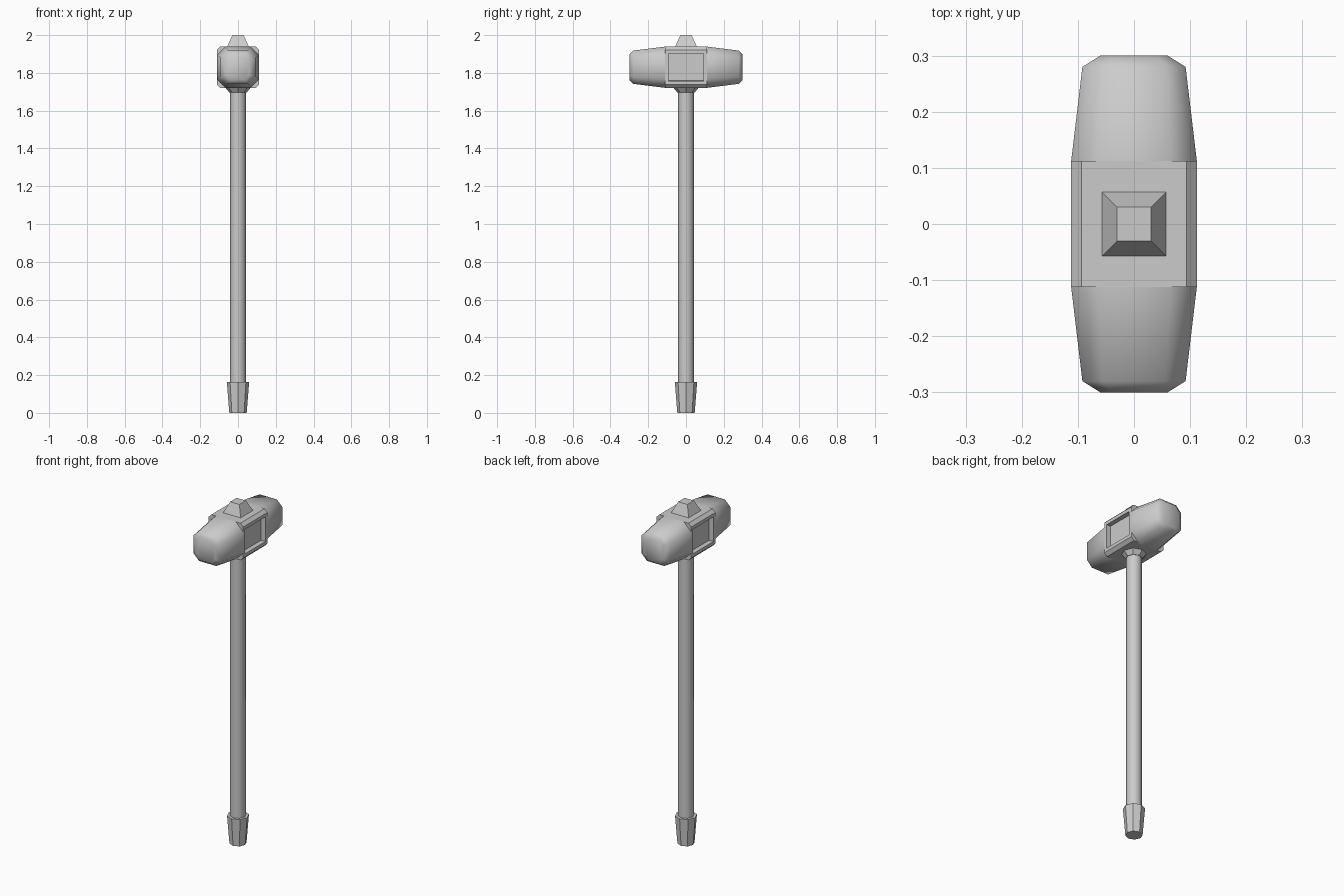
import bpy, bmesh, math

if "Cube" in bpy.data.objects:
    bpy.data.objects.remove(bpy.data.objects["Cube"])

HEAD_Z = 1.83


def make(name, bm, smooth=None):
    bmesh.ops.recalc_face_normals(bm, faces=bm.faces[:])
    me = bpy.data.meshes.new(name)
    bm.to_mesh(me)
    bm.free()
    ob = bpy.data.objects.new(name, me)
    bpy.context.collection.objects.link(ob)
    if smooth:
        bpy.ops.object.select_all(action='DESELECT')
        ob.select_set(True)
        bpy.context.view_layer.objects.active = ob
        bpy.ops.object.shade_smooth_by_angle(angle=math.radians(smooth))
    return ob


def loft(rings, caps=(True, True)):
    bm = bmesh.new()
    loops = [[bm.verts.new(p) for p in ring] for ring in rings]
    for a, b in zip(loops, loops[1:]):
        for i in range(len(a)):
            j = (i + 1) % len(a)
            bm.faces.new((a[i], a[j], b[j], b[i]))
    if caps[0]:
        bm.faces.new(loops[0])
    if caps[1]:
        bm.faces.new(loops[-1])
    return bm


def octagon(y, hx, hz, fx, fz):
    # chamfered rectangle in the xz plane: half sizes and half flat lengths
    pts = [(hx, -fz), (hx, fz), (fx, hz), (-fx, hz),
           (-hx, fz), (-hx, -fz), (-fx, -hz), (fx, -hz)]
    return [(x, y, HEAD_Z + z) for x, z in pts]


def circle(r, z, n=8):
    return [(r * math.cos(i * math.tau / n), r * math.sin(i * math.tau / n), z)
            for i in range(n)]


def square(r, z):
    return [(r, r, z), (-r, r, z), (-r, -r, z), (r, -r, z)]


# Central block with a recessed panel on each cheek
bm = loft([octagon(y, 0.112, 0.109, 0.094, 0.091) for y in (-0.112, 0.112)])
bmesh.ops.recalc_face_normals(bm, faces=bm.faces[:])
for side in (-1, 1):
    cheek = [f for f in bm.faces if f.normal.x * side > 0.99]
    bmesh.ops.inset_individual(bm, faces=cheek, thickness=0.027)
    bmesh.ops.inset_individual(bm, faces=cheek, thickness=0.0005)
    for v in cheek[0].verts:
        v.co.x -= side * 0.027
make("head_block", bm)

# Tapering striking ends, mirrored front to back
bm = loft([octagon(0.10, 0.112, 0.109, 0.065, 0.062),
           octagon(0.112, 0.112, 0.109, 0.065, 0.062),
           octagon(0.28, 0.092, 0.088, 0.056, 0.052),
           octagon(0.30, 0.060, 0.068, 0.040, 0.040)])
arms = make("striking_ends", bm, 50)
arms.modifiers.new("Mirror", 'MIRROR').use_axis = (False, True, False)

# Wedge cap on top
make("top_cap", loft([square(0.058, 1.93), square(0.057, 1.939), square(0.03, 2.0)]))

# Collar, handle and flared grip
make("collar", loft([circle(0.045, 1.695), circle(0.07, 1.725)]))
make("handle", loft([circle(0.043, 0.10), circle(0.043, 1.74)]), 50)
make("grip_end", loft([circle(0.046, 0.0), circle(0.059, 0.163)]))
